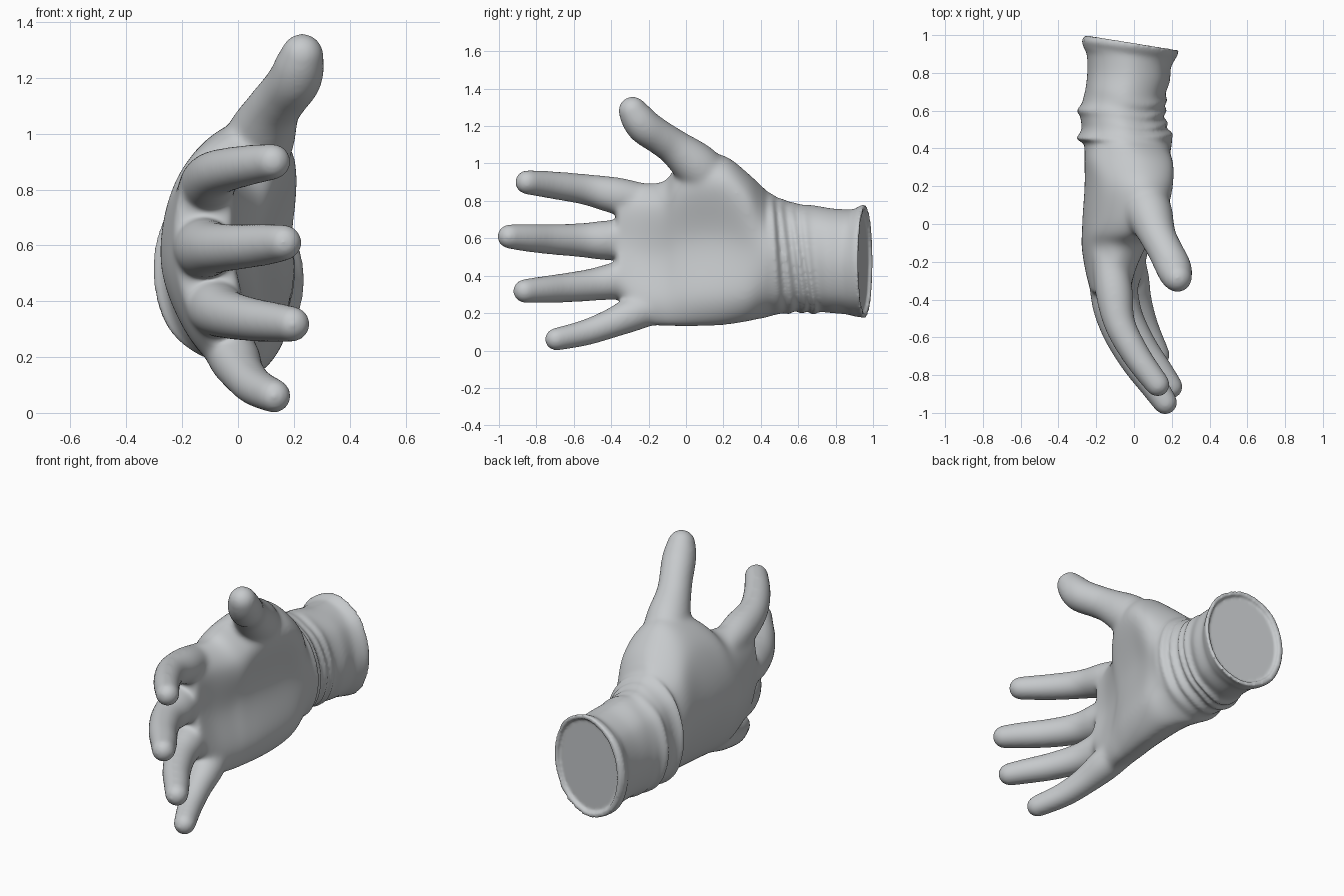
import bpy, bmesh, math
from mathutils import Vector

if "Cube" in bpy.data.objects:
    bpy.data.objects.remove(bpy.data.objects["Cube"])

fabric = bpy.data.materials.new("grey_fabric")
fabric.diffuse_color = (0.57, 0.59, 0.605, 1)
fabric.use_nodes = True
fabric.node_tree.nodes["Principled BSDF"].inputs["Base Color"].default_value = fabric.diffuse_color


def spline(p, steps, closed=False):
    """Catmull-Rom samples through points of any dimension."""
    n, out = len(p), []
    get = (lambda i: p[i % n]) if closed else (lambda i: p[max(0, min(n - 1, i))])
    for i in range(n if closed else n - 1):
        a, b, c, d = (get(i + k) for k in (-1, 0, 1, 2))
        for s in range(steps):
            t = s / steps
            out.append([0.5 * (2 * B + (C - A) * t + (2 * A - 5 * B + 4 * C - D) * t * t
                               + (3 * B - A - 3 * C + D) * t ** 3)
                        for A, B, C, D in zip(a, b, c, d)])
    if not closed:
        out.append(list(p[-1]))
    return out


def loft(bm, rings):
    """Skin a list of rings and close both ends."""
    vs = [[bm.verts.new(co) for co in r] for r in rings]
    n = len(vs[0])
    faces = [bm.faces.new(vs[0]), bm.faces.new(vs[-1][::-1])]
    for a, b in zip(vs, vs[1:]):
        for i in range(n):
            j = (i + 1) % n
            faces.append(bm.faces.new((a[j], a[i], b[i], b[j])))
    bmesh.ops.recalc_face_normals(bm, faces=faces)


def finger(bm, pts):
    """Tapered tube through (x, y, z, radius) with round ends."""
    path = spline(pts, 6)
    rings = []

    def ring(c, d, r):
        q = d.to_track_quat('Z', 'Y')
        rings.append([c + q @ Vector((r * math.cos(a), r * math.sin(a), 0))
                      for a in (k * math.tau / 24 for k in range(24))])

    def dome(p, d, angles):
        for a in angles:
            ring(Vector(p[:3]) + d * p[3] * math.sin(a), d, p[3] * math.cos(a))

    quarter = [k / 8 * math.pi / 2 for k in range(1, 8)]
    for i, p in enumerate(path):
        lo, hi = path[max(0, i - 1)], path[min(len(path) - 1, i + 1)]
        d = (Vector(hi[:3]) - Vector(lo[:3])).normalized()
        if i == 0:
            dome(p, d, [-a for a in reversed(quarter)])
        ring(Vector(p[:3]), d, p[3])
    dome(p, d, quarter)
    loft(bm, rings)


# Section: y, z0, z1, then x at bottom, back (low, mid, high), top, palm side (high, mid, low)
hand = [
    (-.37, .28, .89, -.09, -.18, -.225, -.205, -.12, -.03, -.02, .01),
    (-.25, .15, .895, -.03, -.16, -.255, -.22, -.11, .00, .00, .05),
    (-.12, .13, .905, .01, -.16, -.275, -.23, -.08, .06, .04, .08),
    (-.05, .128, .985, .02, -.16, -.275, -.21, -.02, .12, .07, .10),
    (.05, .128, 1.04, .03, -.155, -.272, -.18, .03, .17, .10, .13),
    (.20, .135, 1.045, .04, -.155, -.262, -.17, .04, .205, .14, .16),
    (.33, .155, .95, .03, -.17, -.262, -.20, .02, .20, .18, .17),
]
# Cuff with folds: y, x0, x1, z0, z1
cuff = [
    (.42, -.265, .20, .175, .865), (.45, -.306, .20, .185, .845), (.48, -.287, .205, .193, .83),
    (.51, -.277, .17, .20, .815), (.535, -.28, .18, .195, .81), (.57, -.285, .155, .212, .795),
    (.60, -.303, .175, .195, .79), (.63, -.278, .16, .21, .78), (.66, -.268, .178, .19, .78),
    (.70, -.257, .167, .205, .775), (.78, -.247, .19, .20, .76), (.86, -.25, .195, .193, .755),
    (.90, -.268, .212, .183, .757), (.935, -.275, .23, .178, .775), (.962, -.255, .238, .172, .78),
]
for y, x0, x1, z0, z1 in cuff:
    c, h = (x0 + x1) / 2, (x1 - x0) / 2
    k = .73 * h
    hand.append((y, z0, z1, c, c - k, c - h, c - k, c, c + k, c + h, c + k))

heights = (0, .15, .5, .85, 1, .85, .5, .15)


def outline(s):
    y, z0, z1 = s[:3]
    f = max(0, min(1, (y - .6) / .25))            # cuff mouth is slightly slanted
    g = max(0, 1 - ((y - .6) / .2) ** 2) ** 2     # folds lean on the palm side
    prof = spline([(x, z0 + (z1 - z0) * t) for x, t in zip(s[3:], heights)], 8, True)
    return [Vector((x, y - .16 * f * (x + .03)
                    + .14 * g * (.5 - z) * max(0, min(1, (x + .15) / .2)), z)) for x, z in prof]


bm = bmesh.new()
rings = [outline(s) for s in spline(hand, 4)]
# Rim and recessed closing face of the cuff
end = rings[-1]
mid = sum(end, Vector()) / len(end)
rings.append([mid + (v - mid) * .91 for v in end])
rings.append([mid + (v - mid) * .90 - Vector((0, .022, 0)) for v in end])
loft(bm, rings)

# Index, middle, ring and little finger, then thumb
for pts in (
    [(-.13, -.18, .79, .09), (-.105, -.36, .825, .1), (-.075, -.53, .86, .084),
     (.015, -.70, .883, .076), (.125, -.85, .90, .067)],
    [(-.15, -.20, .60, .09), (-.12, -.40, .59, .108), (-.082, -.56, .59, .092),
     (.005, -.72, .595, .083), (.10, -.85, .603, .076), (.165, -.945, .61, .067)],
    [(-.12, -.18, .40, .09), (-.08, -.36, .375, .1), (-.035, -.50, .352, .088),
     (.045, -.65, .335, .08), (.13, -.77, .325, .073), (.195, -.862, .318, .066)],
    [(-.05, -.10, .25, .08), (-.015, -.27, .20, .094), (.015, -.40, .145, .08),
     (.06, -.54, .095, .071), (.13, -.695, .06, .063)],
    [(.04, .16, .88, .12), (.08, .06, .985, .125), (.125, -.06, 1.085, .099),
     (.165, -.14, 1.14, .094), (.205, -.22, 1.195, .096), (.222, -.265, 1.25, .09),
     (.23, -.285, 1.282, .079)],
):
    finger(bm, pts)

mesh = bpy.data.meshes.new("glove")
bm.to_mesh(mesh)
bm.free()
glove = bpy.data.objects.new("glove", mesh)
bpy.context.collection.objects.link(glove)
bpy.context.view_layer.objects.active = glove
glove.select_set(True)

# Fuse the parts into one skin
fuse = glove.modifiers.new("fuse", 'REMESH')
fuse.mode = 'VOXEL'
fuse.voxel_size = .0085
bpy.ops.object.modifier_apply(modifier="fuse")

# Soften the joints of the hand, keep the cuff folds crisp
bm = bmesh.new()
bm.from_mesh(glove.data)
for limit, count in ((.40, 26), (.88, 4), (1.1, 2)):
    soft = [v for v in bm.verts if v.co.y < limit]
    for _ in range(count):
        bmesh.ops.smooth_vert(bm, verts=soft, factor=.5,
                              use_axis_x=True, use_axis_y=True, use_axis_z=True)
bm.to_mesh(glove.data)
bm.free()
glove.data.materials.clear()
glove.data.materials.append(fabric)
bpy.ops.object.shade_smooth_by_angle(angle=math.radians(60))
